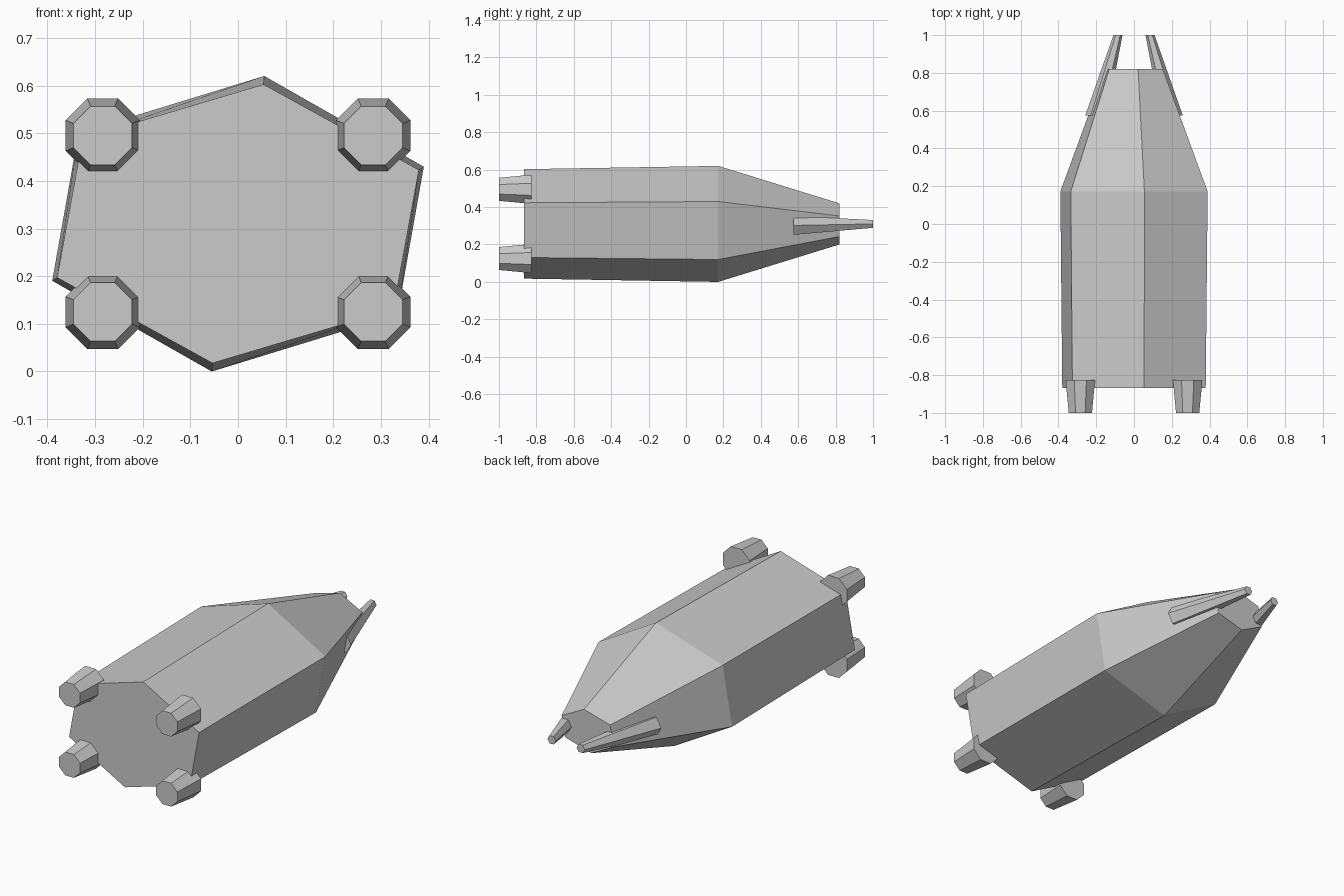
import bpy
import bmesh
from math import sin, cos, pi, radians

cube = bpy.data.objects.get("Cube")
if cube:
    bpy.data.objects.remove(cube, do_unlink=True)

MID = 0.31  # height of the long axis

# Single plain finish
grey = bpy.data.materials.new("light grey")
grey.use_nodes = True
tone = (0.6, 0.6, 0.6, 1)
grey.diffuse_color = tone
grey.node_tree.nodes["Principled BSDF"].inputs["Base Color"].default_value = tone


def loft(name, sides, turn, sections):
    """Closed flat-faced tube; each section is (x, y, z, x radius, z radius)."""
    bm = bmesh.new()
    rings = []
    for x, y, z, rx, rz in sections:
        angles = [turn + 2 * pi * i / sides for i in range(sides)]
        rings.append([bm.verts.new((x + rx * sin(a), y, z + rz * cos(a))) for a in angles])
    for a, b in zip(rings, rings[1:]):
        for i in range(sides):
            j = (i + 1) % sides
            bm.faces.new((a[i], a[j], b[j], b[i]))
    bm.faces.new(rings[0])
    bm.faces.new(rings[-1])
    bmesh.ops.recalc_face_normals(bm, faces=bm.faces)
    mesh = bpy.data.meshes.new(name)
    bm.to_mesh(mesh)
    bm.free()
    mesh.materials.append(grey)
    obj = bpy.data.objects.new(name, mesh)
    bpy.context.collection.objects.link(obj)
    return obj


# Six-sided hull with a tapered far end
loft("hull", 6, radians(7.5), [
    (0, -0.867, MID, 0.411, 0.295),
    (0, 0.172, MID, 0.422, 0.3127),
    (0, 0.82, MID, 0.165, 0.111),
])

for side, sx in (("left", 1), ("right", -1)):
    # Octagonal nozzles at the four corners
    for level, sz in (("upper", 1), ("lower", -1)):
        x, z = 0.284 * sx, MID + 0.185 * sz
        loft(f"{level}_{side}_nozzle", 8, pi / 8, [
            (x, -1, z, 0.0666, 0.0666),
            (x, -0.825, z, 0.0844, 0.0844),
        ])
    # Slim tapered prongs converging past the hull end
    loft(f"{side}_prong", 6, pi / 6, [
        (0.2 * sx, 0.575, 0.302, 0.058, 0.058),
        (0.085 * sx, 1, MID, 0.024, 0.024),
    ])
